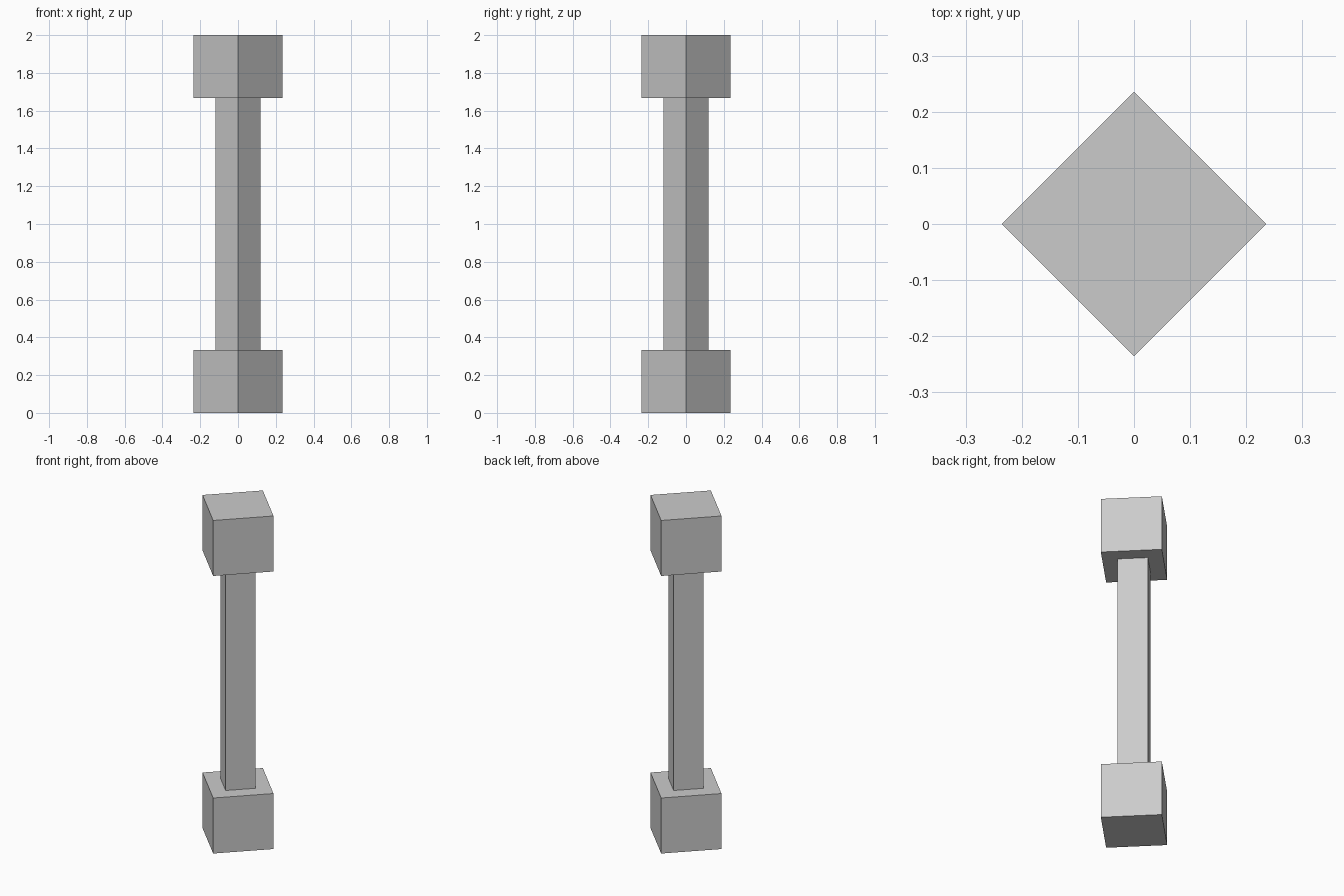
import bpy
import math

if "Cube" in bpy.data.objects:
    bpy.data.objects.remove(bpy.data.objects["Cube"])

SIDE = 1 / 3      # edge of each end block
SHAFT = SIDE / 2  # width of the square shaft

grey = bpy.data.materials.new("light_grey")
grey.diffuse_color = (0.6, 0.6, 0.6, 1)
grey.use_nodes = True
grey.node_tree.nodes["Principled BSDF"].inputs["Base Color"].default_value = grey.diffuse_color


def box(name, width, z0, z1):
    """Square box turned 45 degrees about z, spanning z0 to z1."""
    bpy.ops.mesh.primitive_cube_add(size=1, location=(0, 0, (z0 + z1) / 2),
                                    rotation=(0, 0, math.pi / 4))
    obj = bpy.context.object
    obj.name = name
    obj.scale = (width, width, z1 - z0)
    bpy.ops.object.transform_apply(location=False, rotation=True, scale=True)
    obj.data.materials.append(grey)
    return obj


# Cubic end blocks
box("bottom_block", SIDE, 0, SIDE)
box("top_block", SIDE, 2 - SIDE, 2)

# Square shaft between the blocks
box("shaft", SHAFT, SIDE, 2 - SIDE)
